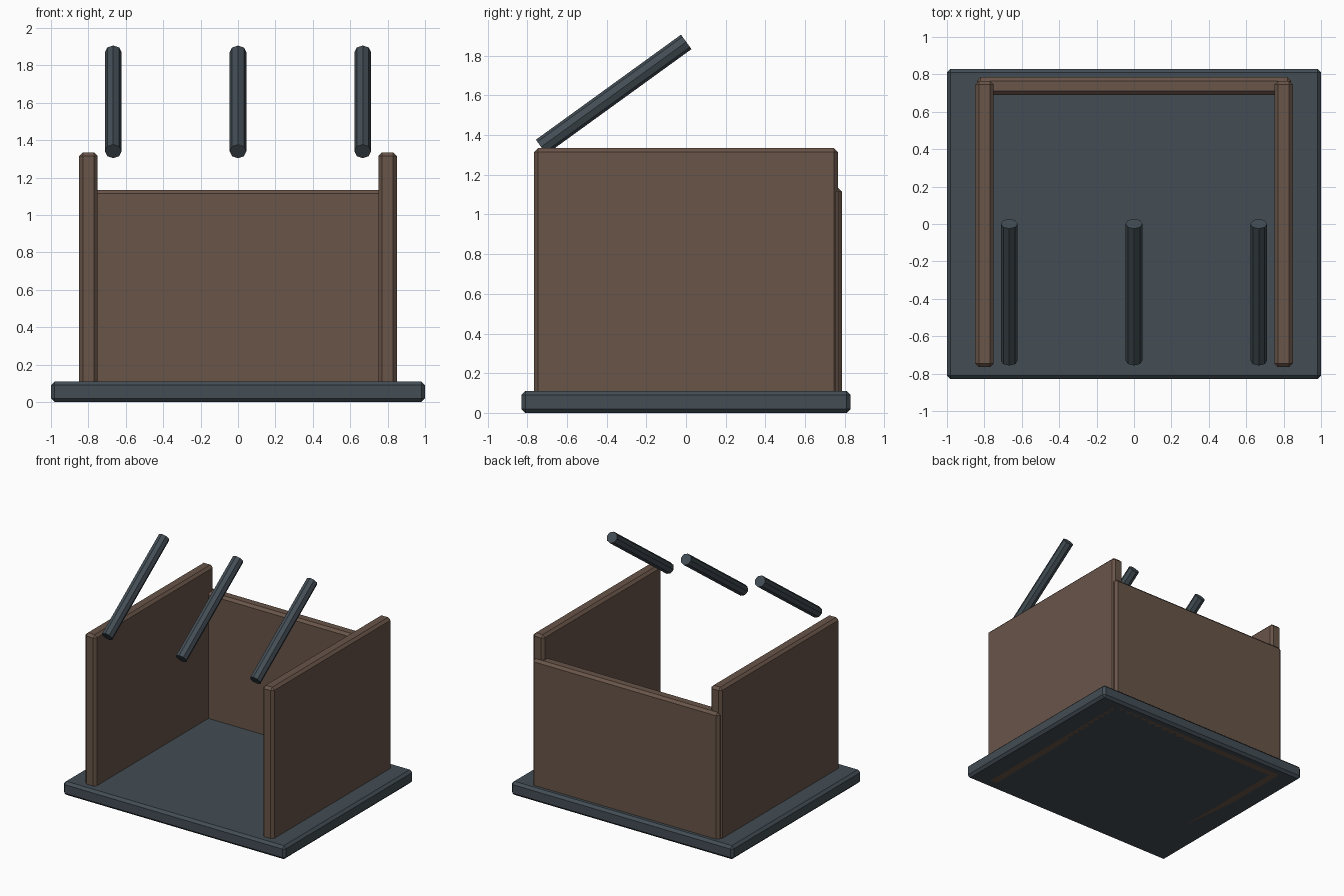
import bpy
from math import radians
from mathutils import Matrix

if "Cube" in bpy.data.objects:
    bpy.data.objects.remove(bpy.data.objects["Cube"])


def material(name, color):
    m = bpy.data.materials.new(name)
    m.diffuse_color = color
    m.use_nodes = True
    m.node_tree.nodes["Principled BSDF"].inputs["Base Color"].default_value = m.diffuse_color
    return m


WOOD = material("brown_wood", (0.14, 0.09, 0.066, 1))
SLATE = material("dark_slate", (0.056, 0.075, 0.09, 1))


def board(name, lo, hi, mat, bevel=0.02):
    """Box between two corners with a one-segment chamfer."""
    bpy.ops.mesh.primitive_cube_add(size=1)
    ob = bpy.context.object
    ob.name = name
    size = [b - a for a, b in zip(lo, hi)]
    mid = [(a + b) / 2 for a, b in zip(lo, hi)]
    ob.data.transform(Matrix.Translation(mid) @ Matrix.Diagonal((*size, 1)))
    ob.data.materials.append(mat)
    mod = ob.modifiers.new("chamfer", "BEVEL")
    mod.width = bevel
    mod.segments = 1
    return ob


# Floor slab
board("base_slab", (-1, -0.83, 0), (1, 0.83, 0.11), SLATE)

# Side walls, mirrored left and right
for side, x in (("left", -0.8), ("right", 0.8)):
    board(side + "_wall", (x - 0.05, -0.765, 0), (x + 0.05, 0.765, 1.335), WOOD)

# Lower back wall
board("back_wall", (-0.84, 0.69, 0), (0.84, 0.785, 1.135), WOOD)

# Sloping roof bars
for name, x in (("left", -0.667), ("middle", 0), ("right", 0.667)):
    bpy.ops.mesh.primitive_cylinder_add(
        vertices=8, radius=0.045, depth=0.903,
        location=(x, -0.3645, 1.605), rotation=(radians(-54.1), 0, 0))
    bar = bpy.context.object
    bar.name = name + "_roof_bar"
    bar.data.materials.append(SLATE)
